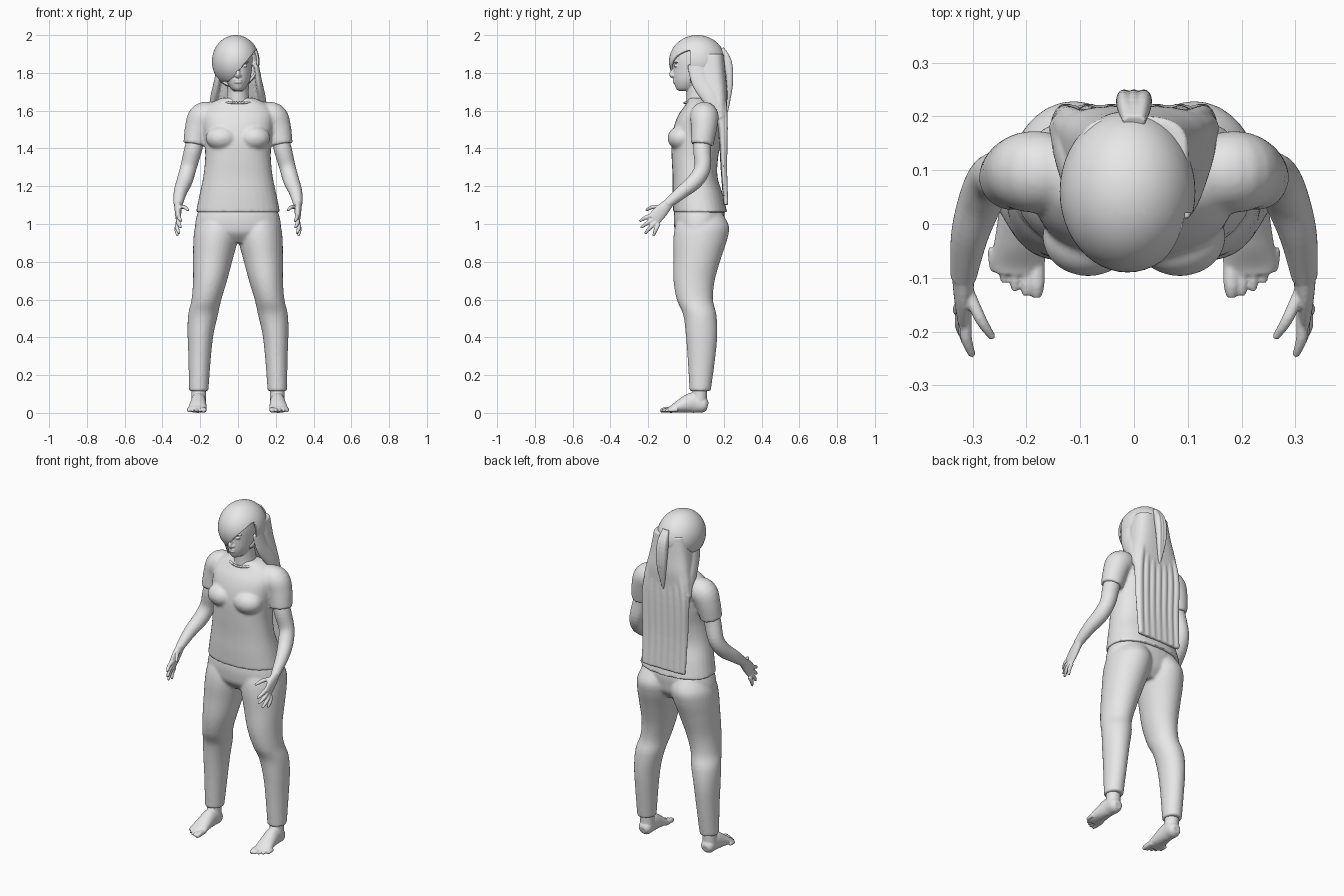
import bpy, bmesh, math
from mathutils import Vector, Matrix

cube = bpy.data.objects.get("Cube")
if cube:
    bpy.data.objects.remove(cube, do_unlink=True)

grey = bpy.data.materials.new("light_grey")
grey.use_nodes = True
colour = (0.8, 0.8, 0.8, 1)
grey.diffuse_color = colour
grey.node_tree.nodes["Principled BSDF"].inputs["Base Color"].default_value = colour


def spline(stations, steps):
    """Smooth interpolation through tuples of any length."""
    result = []
    last = len(stations) - 1
    for i in range(last):
        p0, p1 = stations[max(i - 1, 0)], stations[i]
        p2, p3 = stations[i + 1], stations[min(i + 2, last)]
        for s in range(steps):
            t = s / steps
            result.append([b + t * (c - a) / 2
                           + t * t * (a - 2.5 * b + 2 * c - d / 2)
                           + t * t * t * (1.5 * (b - c) + (d - a) / 2)
                           for a, b, c, d in zip(p0, p1, p2, p3)])
    result.append(list(stations[last]))
    return result


def sweep(bm, stations, level=False, power=2, steps=5, sides=32):
    """Closed body through (x, y, z, radius a, radius b) stations.
    Level rings use a along x and b along y; others turn with the path."""
    path = spline(stations, steps)
    points = [Vector(p[:3]) for p in path]
    rings = []
    for i, p in enumerate(path):
        u, v = Vector((1, 0, 0)), Vector((0, 1, 0))
        if not level:
            ahead = points[min(i + 1, len(points) - 1)]
            tangent = (ahead - points[max(i - 1, 0)]).normalized()
            u = tangent.cross(Vector((1, 0, 0))).normalized()
            v = u.cross(tangent)
        ring = []
        for k in range(sides):
            c = math.cos(math.tau * k / sides)
            s = math.sin(math.tau * k / sides)
            c = math.copysign(abs(c) ** (2 / power), c)
            s = math.copysign(abs(s) ** (2 / power), s)
            ring.append(bm.verts.new(points[i] + u * c * p[3] + v * s * p[4]))
        rings.append(ring)
    for low, high in zip(rings, rings[1:]):
        for k in range(sides):
            n = (k + 1) % sides
            bm.faces.new((low[k], low[n], high[n], high[k]))
    bm.faces.new(rings[0])
    bm.faces.new(rings[-1])


def tube(bm, stations, **options):
    """Round body through (x, y, z, radius) stations."""
    sweep(bm, [(*s, s[3]) for s in stations], **options)


def digit(bm, base, middle, tip, r):
    """Finger or toe with a blunt end."""
    tube(bm, [(*base, r), (*middle, r), (*tip, r * 0.6)], sides=12)


def ball(bm, centre, radii):
    matrix = Matrix.Translation(centre) @ Matrix.Diagonal((*radii, 1))
    bmesh.ops.create_uvsphere(bm, u_segments=48, v_segments=32, radius=1, matrix=matrix)


def finish(bm, name, voxel=None, smooth=2, mirror=False):
    """Make the object; a voxel size fuses its overlapping pieces."""
    bmesh.ops.recalc_face_normals(bm, faces=bm.faces)
    for face in bm.faces:
        face.smooth = True
    mesh = bpy.data.meshes.new(name)
    bm.to_mesh(mesh)
    bm.free()
    mesh.materials.append(grey)
    obj = bpy.data.objects.new(name, mesh)
    bpy.context.collection.objects.link(obj)
    if mirror:
        obj.modifiers.new("Mirror", 'MIRROR')
    if voxel:
        fuse = obj.modifiers.new("Fuse", 'REMESH')
        fuse.mode = 'VOXEL'
        fuse.voxel_size = voxel
        fuse.use_smooth_shade = True
        soft = obj.modifiers.new("Soften", 'SMOOTH')
        soft.factor = 0.5
        soft.iterations = smooth
    return obj


# Trousers: pelvis and two legs
bm = bmesh.new()
sweep(bm, [(0, .07, .9, .13, .08), (0, .068, .95, .22, .122), (0, .068, 1, .227, .132),
           (0, .07, 1.05, .217, .134), (0, .07, 1.1, .2, .125)], level=True, power=2.2)
for side in (-1, 1):
    leg = [(.208, .075, .115, .051, .056), (.203, .082, .3, .06, .074),
           (.198, .082, .42, .069, .084), (.185, .073, .52, .079, .088),
           (.167, .047, .6, .079, .096), (.148, .043, .7, .09, .109),
           (.132, .06, .82, .106, .126), (.118, .076, .92, .118, .143),
           (.11, .085, .99, .116, .142), (.1, .08, 1.06, .09, .11)]
    sweep(bm, [(side * s[0], *s[1:]) for s in leg], level=True)
finish(bm, "trousers", voxel=.008, smooth=5)

# Shirt: trunk, bust and short sleeves
bm = bmesh.new()
sweep(bm, [(0, .075, 1.062, .223, .143), (0, .063, 1.15, .205, .134),
           (0, .048, 1.25, .184, .119), (0, .047, 1.35, .174, .123),
           (0, .055, 1.44, .178, .132), (0, .065, 1.52, .188, .128),
           (0, .077, 1.58, .19, .116), (0, .088, 1.63, .16, .092),
           (0, .085, 1.667, .088, .07)], level=True, power=2.3)
for side in (-1, 1):
    ball(bm, (side * .085, -.025, 1.455), (.085, .072, .065))
    sleeve = [(.12, .095, 1.575, .07), (.185, .097, 1.567, .076),
              (.212, .095, 1.51, .069), (.23, .085, 1.42, .06)]
    tube(bm, [(side * s[0], *s[1:]) for s in sleeve])
finish(bm, "shirt", voxel=.008, smooth=5)

# Neckline
bm = bmesh.new()
collar = [(.086 * math.sin(a), .068 - .075 * math.cos(a), 1.655 - .014 * math.cos(a))
          for a in (math.tau * k / 40 for k in range(40))]
for i, p in enumerate(collar):
    middle = (Vector(p) + Vector(collar[(i + 1) % 40])) / 2
    ball_matrix = Matrix.Translation(middle) @ Matrix.Scale(.009, 4)
    bmesh.ops.create_icosphere(bm, subdivisions=1, radius=1, matrix=ball_matrix)
finish(bm, "shirt_collar", voxel=.004)

# Arms and hands
bm = bmesh.new()
tube(bm, [(.21, .09, 1.5, .044), (.236, .085, 1.4, .047), (.262, .088, 1.3, .043),
          (.282, .05, 1.23, .042), (.305, -.02, 1.17, .035), (.317, -.1, 1.105, .024)])
sweep(bm, [(.317, -.085, 1.115, .024, .022), (.317, -.13, 1.07, .036, .018),
           (.317, -.17, 1.025, .037, .012)])
fingers = [((.312, -.165, 1.05), (.312, -.21, 1.035), (.3, -.245, 1.015)),
           ((.317, -.165, 1.03), (.315, -.205, 1.005), (.302, -.238, .98)),
           ((.32, -.16, 1.01), (.322, -.19, .98), (.312, -.217, .95)),
           ((.32, -.145, 1), (.326, -.16, .97), (.32, -.172, .938)),
           ((.312, -.115, 1.09), (.286, -.175, 1.09), (.262, -.212, 1.072))]
for base, middle, tip in fingers:
    digit(bm, base, middle, tip, .011)
finish(bm, "arms", voxel=.004, mirror=True)

# Feet with toes
bm = bmesh.new()
tube(bm, [(.208, .072, .16, .04), (.208, .072, .1, .039), (.208, .07, .05, .04)])
sweep(bm, [(.208, .115, .035, .02, .022), (.208, .095, .04, .04, .038),
           (.209, .04, .054, .054, .04), (.212, -.02, .039, .039, .045),
           (.215, -.07, .021, .021, .05), (.216, -.092, .015, .015, .045)])
for k in range(5):
    x, reach = .181 + .02 * k, -.136 + .003 * k * k
    digit(bm, (x, -.06 + .004 * k, .018), (x, reach + .025, .016),
          (x, reach, .011), .015 if k == 0 else .0105)
finish(bm, "feet", voxel=.004, mirror=True)

# Head, neck and face
bm = bmesh.new()
sweep(bm, [(0, .072, 1.6, .07, .07), (0, .068, 1.68, .057, .066),
           (0, .065, 1.78, .055, .066)], level=True)
sweep(bm, [(0, .01, 1.705, .022, .05), (0, .008, 1.72, .04, .062),
           (0, .025, 1.76, .062, .09), (0, .042, 1.82, .074, .109),
           (0, .05, 1.88, .077, .118), (0, .055, 1.94, .068, .1),
           (0, .06, 1.97, .045, .06)], level=True)
tube(bm, [(0, -.052, 1.85, .009), (0, -.068, 1.815, .01), (0, -.077, 1.79, .012),
          (0, -.06, 1.778, .011)], sides=16)
for z in (1.751, 1.762):
    ball(bm, (0, -.058, z), (.022, .013, .007))
for side in (-1, 1):
    ball(bm, (side * .012, -.064, 1.786), (.009, .011, .008))
    ball(bm, (side * .033, -.052, 1.838), (.017, .012, .008))
    ball(bm, (side * .034, -.052, 1.857), (.024, .013, .006))
finish(bm, "head", voxel=.004, smooth=1)

# Hair cap, opened below a fringe that sweeps across the face
bm = bmesh.new()
ball(bm, (-.012, .06, 1.86), (.126, .15, .14))
corner = Vector((-.04, .02, 1.755))
slope = 1.24
for normal in ((0, 1, 0), (0, 0, 1), (-slope, 0, 1)):
    bmesh.ops.bisect_plane(bm, geom=bm.verts[:] + bm.edges[:] + bm.faces[:],
                           plane_co=corner, plane_no=normal)
opened = []
for face in bm.faces:
    offset = face.calc_center_median() - corner
    if offset.y < 0 and offset.z < max(0, slope * offset.x):
        opened.append(face)
bmesh.ops.delete(bm, geom=opened, context='FACES')
cap = finish(bm, "hair_cap")
shell = cap.modifiers.new("Thickness", 'SOLIDIFY')
shell.thickness = .012

# Long hair down the back, with strands and side locks
bm = bmesh.new()
sweep(bm, [(0, .13, 1.9, .1, .07), (0, .135, 1.79, .118, .075),
           (0, .155, 1.7, .135, .064), (0, .172, 1.62, .15, .045),
           (0, .192, 1.5, .154, .023), (0, .198, 1.3, .15, .015),
           (0, .21, 1.1, .143, .012)], level=True, power=3, sides=48)
for k in range(-3, 4):
    x = .042 * k
    sweep(bm, [(x * .7, .185, 1.72, .02, .02), (x, .203, 1.55, .018, .02),
               (x, .207, 1.3, .011, .018), (x, .216, 1.1 + .008 * (k % 2), .008, .016)])
for side in (-1, 1):
    sweep(bm, [(side * .095, .05, 1.85, .045, .014), (side * .11, .075, 1.75, .045, .018),
               (side * .128, .13, 1.66, .04, .02), (side * .142, .18, 1.56, .025, .016)])
finish(bm, "back_hair", voxel=.006, smooth=1)

# Gathered tail at the back of the head
bm = bmesh.new()
for x in (-.018, 0, .018):
    sweep(bm, [(x * .5, .19, 1.93, .012, .012), (x, .22, 1.86, .022, .014),
               (x, .232, 1.76, .018, .014), (x * .6, .226, 1.67, .012, .01),
               (0, .215, 1.58, .004, .004)])
finish(bm, "hair_tail", voxel=.004, smooth=1)
